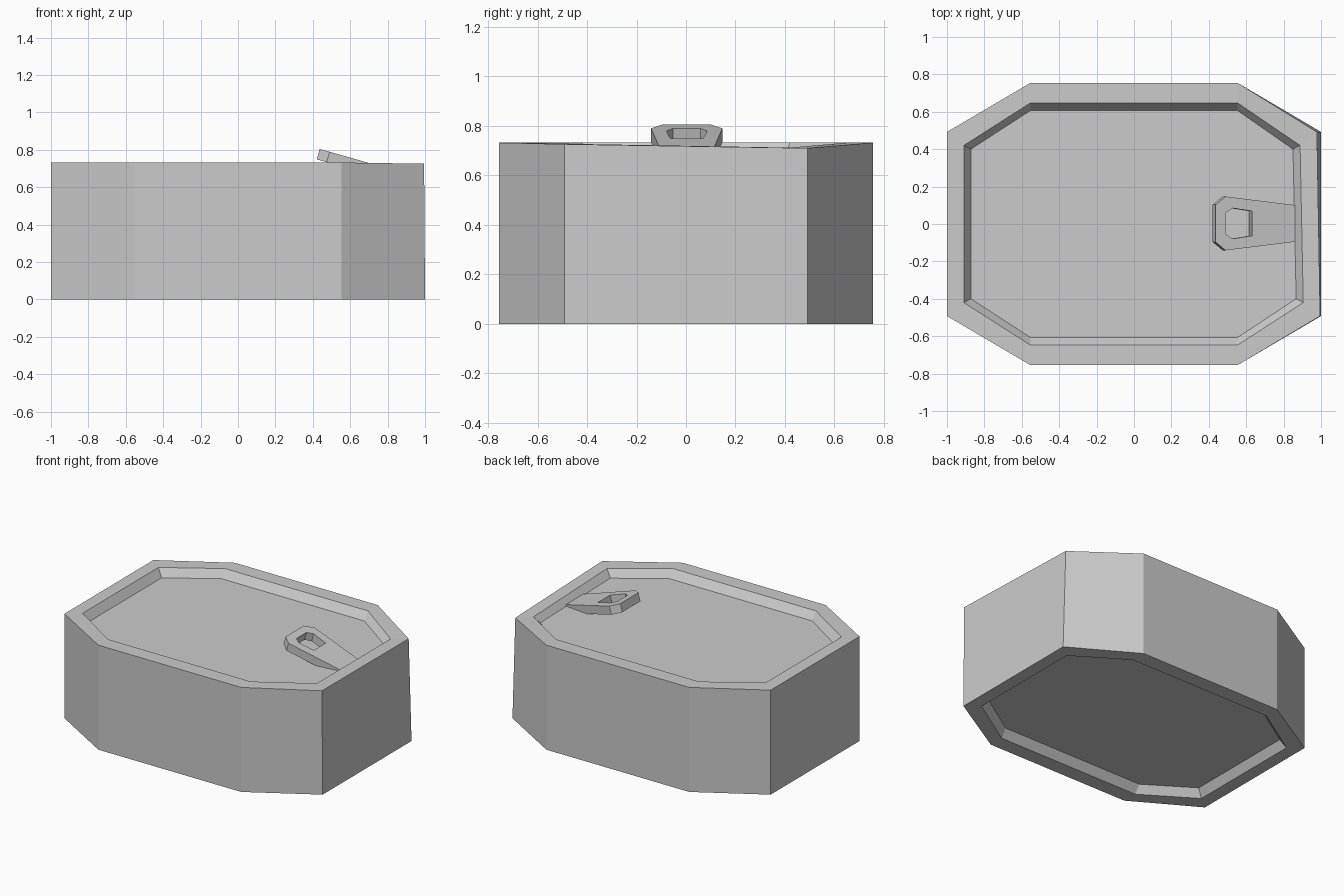
import bpy, bmesh
from mathutils import Vector

if "Cube" in bpy.data.objects:
    bpy.data.objects.remove(bpy.data.objects["Cube"])


def finish(bm, name):
    bmesh.ops.recalc_face_normals(bm, faces=bm.faces)
    mesh = bpy.data.meshes.new(name)
    bm.to_mesh(mesh)
    bm.free()
    obj = bpy.data.objects.new(name, mesh)
    bpy.context.collection.objects.link(obj)
    return obj


def octagon(bm, x_end, y_end, x_side, y_side, z):
    """Eight-sided can outline; vertex 0 is right/front, 1 is right/back."""
    pts = [(x_end, -y_end), (x_end, y_end), (x_side, y_side), (-x_side, y_side),
           (-x_end, y_end), (-x_end, -y_end), (-x_side, -y_side), (x_side, -y_side)]
    return [bm.verts.new((x, y, z)) for x, y in pts]


def bridge(bm, a, b):
    n = len(a)
    for i in range(n):
        j = (i + 1) % n
        bm.faces.new((a[i], a[j], b[j], b[i]))


# Can: recessed base, straight walls, flat rim, recessed lid
H, DEPTH = 0.732, 0.055
OUTER = (1.0, 0.492, 0.553, 0.755)
RIM = (0.91, 0.42, 0.553, 0.648)
PANEL = (0.872, 0.40, 0.553, 0.607)
bm = bmesh.new()
levels = [(PANEL, DEPTH), (RIM, 0), (OUTER, 0), (OUTER, H), (RIM, H), (PANEL, H - DEPTH)]
loops = [octagon(bm, *shape, z) for shape, z in levels]
for lower, upper in zip(loops, loops[1:]):
    bridge(bm, lower, upper)
bm.faces.new(loops[0])
bm.faces.new(loops[-1])

# Pulled-in right edge of the lid, where the tab is lifting it
for loop, dz in ((loops[3], 1), (loops[4], 0.9), (loops[5], 0.2)):
    loop[0].co += Vector((-0.005, 0, -0.006 * dz))
    loop[1].co += Vector((-0.022, 0, -0.022 * dz))
finish(bm, "can_body")

# Pull tab: tilted plate with a finger hole, sinking into the lid
SLOPE, THICK = 0.286, Vector((-0.016, 0, -0.056))
half_outline = [(0.86, 0.098), (0.49, 0.144), (0.437, 0.10)]
half_hole = [(0.632, 0.066), (0.527, 0.082), (0.49, 0.056)]
bm = bmesh.new()


def tab_loop(half, offset):
    pts = half + [(x, -y) for x, y in reversed(half)]
    return [bm.verts.new(Vector((x, y + 0.003, 0.805 - SLOPE * (x - 0.437))) + offset)
            for x, y in pts]


rings = [tab_loop(half_outline, Vector()), tab_loop(half_hole, Vector()),
         tab_loop(half_hole, THICK), tab_loop(half_outline, THICK)]
for i in range(4):
    bridge(bm, rings[i], rings[(i + 1) % 4])
finish(bm, "pull_tab")
